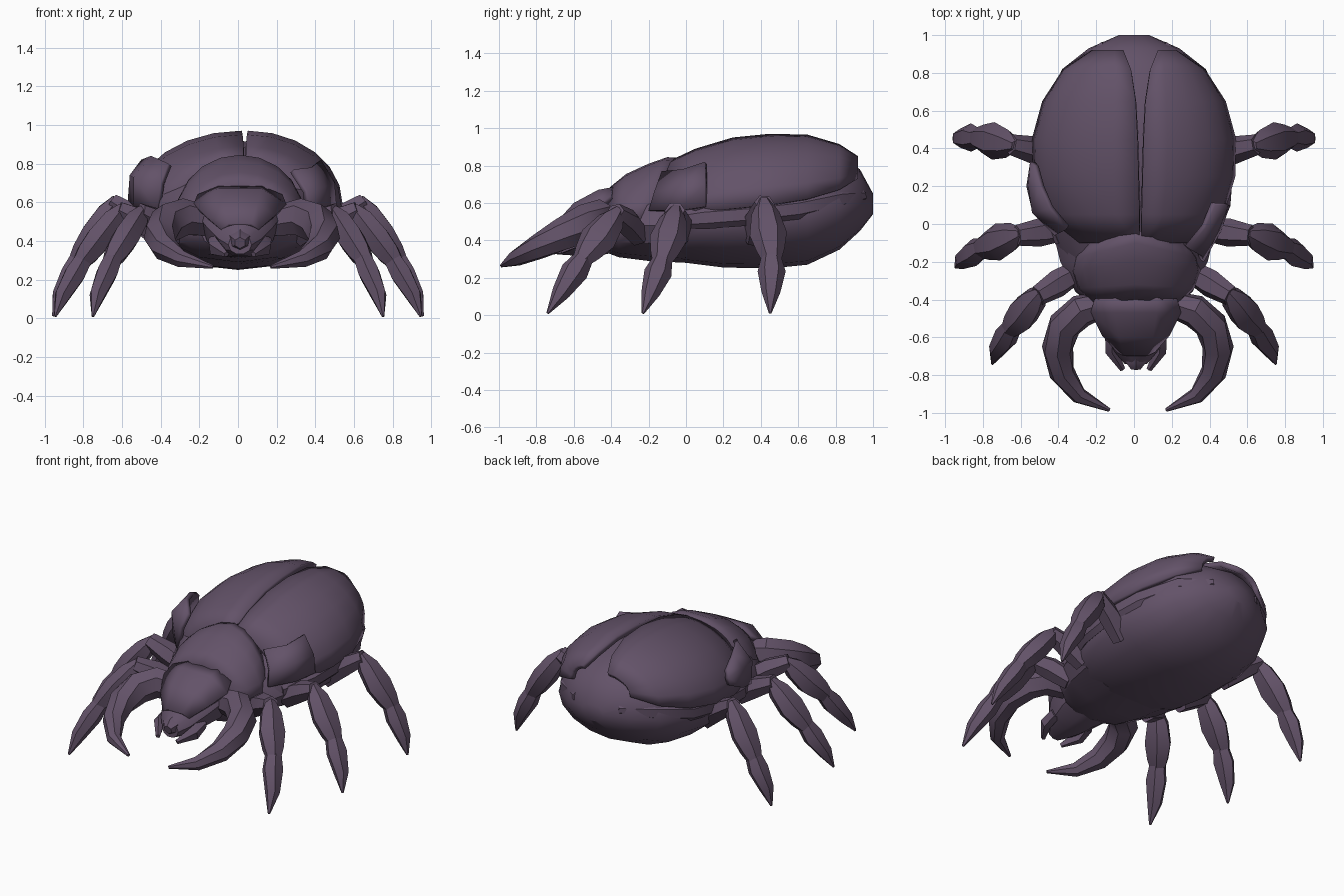
import bpy, bmesh
from math import sin, cos, pi, radians
from mathutils import Vector

if "Cube" in bpy.data.objects:
    bpy.data.objects.remove(bpy.data.objects["Cube"])

shell = bpy.data.materials.new("purple_chitin")
shell.diffuse_color = (0.125, 0.085, 0.14, 1)
shell.use_nodes = True
shell.node_tree.nodes["Principled BSDF"].inputs["Base Color"].default_value = shell.diffuse_color


def build(name, rings, closed=True, thick=0, angle=35):
    """Skin a list of point rings into one object."""
    bm = bmesh.new()
    rows = [[bm.verts.new(p) for p in r] for r in rings]
    n = len(rows[0])
    for r, s in zip(rows, rows[1:]):
        for i in range(n if closed else n - 1):
            j = (i + 1) % n
            bm.faces.new((r[i], r[j], s[j], s[i]))
    if closed:
        bm.faces.new(rows[0])
        bm.faces.new(rows[-1])
    bmesh.ops.recalc_face_normals(bm, faces=bm.faces)
    if thick:
        # open shells: make the normals face up before thickening inward
        if sum(f.normal.z * f.calc_area() for f in bm.faces) < 0:
            bmesh.ops.reverse_faces(bm, faces=bm.faces)
    me = bpy.data.meshes.new(name)
    bm.to_mesh(me)
    bm.free()
    ob = bpy.data.objects.new(name, me)
    bpy.context.collection.objects.link(ob)
    me.materials.append(shell)
    if thick:
        m = ob.modifiers.new("thickness", 'SOLIDIFY')
        m.thickness, m.offset = thick, -1
    bpy.ops.object.select_all(action='DESELECT')
    ob.select_set(True)
    bpy.context.view_layer.objects.active = ob
    bpy.ops.object.shade_smooth_by_angle(angle=radians(angle))
    return ob


def body(name, sections, n=14, cx=0.0):
    """Loft along y; section = (y, half width, z top, z widest, z bottom)."""
    rings = []
    for y, w, zt, zm, zb in sections:
        ring = []
        for i in range(n):
            a = 2 * pi * i / n
            h = zt - zm if sin(a) > 0 else zm - zb
            ring.append((cx + w * cos(a), y, zm + h * sin(a)))
        rings.append(ring)
    return build(name, rings)


def limb(name, pts, radii, ref, n=6):
    """Tapered tube; radii = (along ref, across) per point."""
    pts = [Vector(p) for p in pts]
    rings = []
    for k, p in enumerate(pts):
        d = (pts[min(k + 1, len(pts) - 1)] - pts[max(k - 1, 0)]).normalized()
        a = Vector(ref)
        a = (a - d * a.dot(d)).normalized()
        b = d.cross(a)
        ra, rb = radii[k]
        rings.append([p + a * ra * cos(2 * pi * i / n) + b * rb * sin(2 * pi * i / n)
                      for i in range(n)])
    return build(name, rings)


# Abdomen and thorax
body("abdomen", [(-.2, .36, .70, .50, .32), (0, .46, .81, .50, .28),
                 (.2, .50, .89, .52, .255), (.45, .50, .92, .53, .25),
                 (.65, .46, .90, .54, .27), (.82, .38, .85, .57, .35),
                 (.93, .24, .78, .59, .45), (1.0, .08, .65, .60, .54)], 16)
body("thorax", [(-.44, .20, .60, .46, .34), (-.36, .31, .64, .47, .31),
                (-.2, .39, .70, .48, .29), (0, .44, .72, .48, .28)], 12)

# Wing cases: (y, inner x, outer x, z seam, z outer edge)
wing = [(-.10, .0, .33, .82, .55), (.05, .0, .47, .89, .55), (.25, .005, .53, .95, .57),
        (.45, .01, .535, .97, .59), (.65, .02, .48, .965, .62),
        (.82, .045, .37, .915, .67), (.92, .085, .22, .85, .73)]
for side, s in (("left", -1), ("right", 1)):
    rings = []
    for y, xi, xo, zt, zl in wing:
        rings.append([(.035 + s * (xi + .006) + (s * (xo - xi) - .035) * sin(t * pi / 12), y,
                       zl + (zt - zl) * cos(t * pi / 12)) for t in range(7)])
    build(side + "_wing_case", rings, False, .035, 40)

# Flank ridges below the wing cases
for side, s in (("left", -1), ("right", 1)):
    limb(side + "_flank_ridge",
         [(s * .40, -.1, .50), (s * .48, .1, .52), (s * .50, .35, .54),
          (s * .46, .6, .57), (s * .33, .82, .62), (s * .16, .95, .64)],
         [(.04, .02), (.06, .035), (.06, .035), (.06, .035), (.055, .035), (.03, .02)],
         (0, 0, 1))

# Shoulder plates: the left one stands away from the body
build("left_shoulder_plate", [[(-.42, -.06, .56), (-.40, -.05, .70), (-.36, -.03, .80)],
                              [(-.54, .07, .58), (-.54, .06, .73), (-.45, .08, .84)],
                              [(-.57, .2, .61), (-.56, .2, .74), (-.50, .2, .82)],
                              [(-.55, .31, .66), (-.55, .33, .72), (-.53, .31, .77)]],
      False, .03)
build("right_shoulder_plate", [[(.37, -.2, .56), (.36, -.17, .66), (.29, -.13, .77)],
                               [(.46, -.04, .56), (.45, -.03, .68), (.38, -.02, .78)],
                               [(.51, .1, .58), (.50, .1, .70), (.43, .1, .82)]],
      False, .03)

# Neck shield: (y at centre, y at edge, half width, z top, z edge)
rings = []
for yc, ye, w, zt, ze in [(-.40, -.42, .23, .69, .54), (-.32, -.34, .31, .755, .50),
                          (-.2, -.25, .345, .81, .50), (-.1, -.18, .33, .845, .53),
                          (-.03, -.11, .28, .84, .58)]:
    rings.append([(.01 + w * sin(a), yc + (ye - yc) * abs(sin(a)), ze + (zt - ze) * cos(a))
                  for a in [pi * (i - 5) / 10 for i in range(11)]])
build("neck_shield", rings, False, .04)

# Head, face plate and mouth
body("head", [(-.36, .21, .66, .52, .33), (-.46, .21, .66, .52, .31),
              (-.58, .17, .59, .47, .31), (-.68, .11, .50, .41, .32),
              (-.74, .06, .44, .38, .33)], 10, .01)
build("face_plate", [[(-.21, -.40, .64), (-.1, -.39, .685), (.12, -.39, .685), (.23, -.40, .64)],
                     [(-.23, -.47, .59), (-.1, -.47, .67), (.12, -.47, .67), (.25, -.47, .59)],
                     [(-.17, -.59, .53), (-.08, -.60, .60), (.1, -.60, .60), (.19, -.59, .53)],
                     [(-.09, -.68, .46), (-.05, -.70, .49), (.07, -.70, .49), (.11, -.68, .46)]],
      False, .03)
limb("mouth", [(.01, -.66, .41), (.01, -.73, .40), (.01, -.765, .39)],
     [(.06, .07), (.055, .06), (.03, .03)], (0, 0, 1))

# Legs: base, knee, ankle, tip
legs = {"front": [(.30, -.25, .43), (.51, -.38, .53), (.66, -.56, .29), (.75, -.74, .01)],
        "middle": [(.38, -.03, .43), (.62, -.06, .54), (.82, -.13, .28), (.945, -.23, .01)],
        "rear": [(.40, .36, .42), (.65, .42, .58), (.84, .46, .29), (.955, .45, .01)]}
for side, s in (("left", -1), ("right", 1)):
    # Curved jaws and small feelers
    limb(side + "_jaw", [(.02 + s * x, y, z) for x, y, z in
                         [(.17, -.42, .50), (.30, -.46, .52), (.39, -.54, .49), (.425, -.66, .43),
                          (.40, -.79, .365), (.31, -.91, .305), (.15, -.985, .265)]],
         [(.08, .07), (.10, .09), (.105, .09), (.09, .085), (.07, .07), (.045, .045), (.01, .01)],
         (0, 0, 1), 7)
    limb(side + "_feeler", [(.01 + s * x, y, z) for x, y, z in
                            [(.13, -.58, .40), (.13, -.67, .37), (.07, -.77, .33)]],
         [(.04, .035), (.05, .035), (.015, .015)], (0, 0, 1), 5)
    for leg, pts in legs.items():
        b, k, a, t = [Vector((s * x, y, z)) for x, y, z in pts]
        nm = side + "_" + leg + "_leg_"
        up = Vector((0, 0, .02))
        limb(nm + "thigh", [b, b.lerp(k, .5) + up, k + up],
             [(.06, .07), (.075, .07), (.055, .05)], (0, 1, 0))
        limb(nm + "shin", [k + (k - a) * .13, k.lerp(a, .12), k.lerp(a, .5), k.lerp(a, .8), a],
             [(.03, .03), (.075, .065), (.10, .075), (.075, .065), (.05, .045)], (0, 1, 0))
        limb(nm + "claw", [a.lerp(k, .12), a.lerp(t, .2), a.lerp(t, .6) + Vector((s * .012, 0, 0)), t],
             [(.05, .05), (.075, .06), (.05, .045), (.007, .007)], (0, 1, 0))
